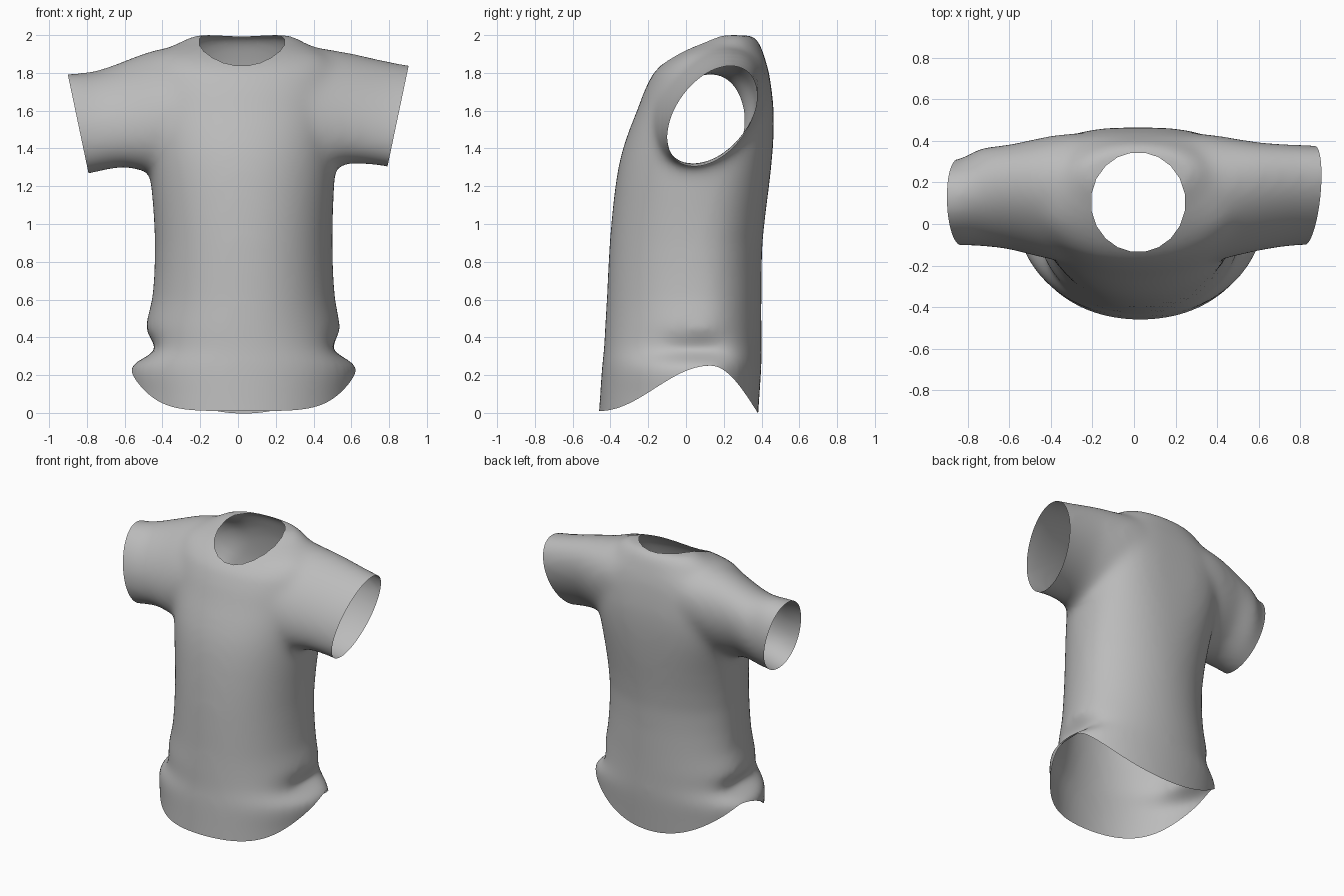
import bpy, bmesh, math
from mathutils import Vector

cube = bpy.data.objects.get("Cube")
if cube:
    bpy.data.objects.remove(cube)

fabric = bpy.data.materials.new("grey fabric")
fabric.use_nodes = True
GREY = (0.5, 0.5, 0.5, 1)
fabric.diffuse_color = GREY
fabric.node_tree.nodes["Principled BSDF"].inputs["Base Color"].default_value = GREY

SEGS = 64


def power_of(value, power):
    return math.copysign(abs(value) ** power, value)


def oval(front, back):
    """Unit superellipse points, with its own squareness on each half."""
    pts = []
    for i in range(SEGS):
        a = 2 * math.pi * i / SEGS
        e = 2 / (back if math.sin(a) > 0 else front)
        pts.append((power_of(math.cos(a), e), power_of(math.sin(a), e)))
    return pts


def rounded(rings):
    """Add a curved in-between ring between neighbours."""
    out = [rings[0]]
    last = len(rings) - 1
    for i in range(last):
        group = zip(rings[max(i - 1, 0)], rings[i], rings[i + 1], rings[min(i + 2, last)])
        out.append([(9 * (b + c) - a - d) / 16 for a, b, c, d in group])
        out.append(rings[i + 1])
    return out


def loft(bm, rings):
    """Closed skin through a list of point rings."""
    rings = rounded([[Vector(p) for p in ring] for ring in rings])
    rows = [[bm.verts.new(p) for p in ring] for ring in rings]
    faces = [bm.faces.new(rows[0]), bm.faces.new(rows[-1])]
    for a, b in zip(rows, rows[1:]):
        for i in range(SEGS):
            j = (i + 1) % SEGS
            faces.append(bm.faces.new((a[i], a[j], b[j], b[i])))
    bmesh.ops.recalc_face_normals(bm, faces=faces)


bm = bmesh.new()

# Torso: height, centre x, half width, front y, back y, back squareness, side fold
torso = [
    (-0.12, 0.03, 0.59, -0.47, 0.375, 2, 0), (0.1, 0.03, 0.59, -0.455, 0.39, 2, 0),
    (0.25, 0.03, 0.605, -0.445, 0.4, 2, 0), (0.33, 0.035, 0.54, -0.435, 0.4, 2, 0.08),
    (0.44, 0.025, 0.52, -0.43, 0.4, 2, 0), (0.6, 0.03, 0.485, -0.42, 0.4, 2, 0),
    (0.9, 0.03, 0.47, -0.405, 0.405, 2, 0), (1.2, 0.025, 0.485, -0.375, 0.44, 2.3, 0),
    (1.4, 0.02, 0.5, -0.335, 0.46, 2.7, 0), (1.6, 0.02, 0.51, -0.26, 0.465, 3, 0),
    (1.8, 0.02, 0.5, -0.175, 0.44, 3, 0), (1.9, 0.02, 0.43, -0.05, 0.41, 2.6, 0),
    (1.96, 0.02, 0.34, 0.06, 0.39, 2.1, 0), (2.0, 0.025, 0.26, 0.14, 0.36, 2, 0),
]
rings = []
for z, cx, w, f, b, square, fold in torso:
    mid = 0.08 if f < 0 else (f + b) / 2
    rings.append([(cx + w * u - power_of(u, 8) * fold,
                   mid + v * (b - mid if v > 0 else mid - f), z)
                  for u, v in oval(2.1, square)])
loft(bm, rings)

# Sleeves: x, top z, bottom z, front y, back y, backward lean of the top
left_sleeve = [
    (0.1, 1.95, 1.45, -0.14, 0.42, 0.06), (0.3, 1.95, 1.36, -0.17, 0.43, 0.07),
    (0.45, 1.93, 1.29, -0.15, 0.405, 0.09), (0.6, 1.905, 1.32, -0.11, 0.375, 0.1),
    (0.8, 1.86, 1.3, -0.08, 0.36, 0.1), (1.0, 1.825, 1.25, -0.08, 0.355, 0.1),
]
right_sleeve = [
    (-0.1, 1.95, 1.45, -0.14, 0.42, 0.06), (-0.3, 1.94, 1.35, -0.17, 0.43, 0.07),
    (-0.45, 1.92, 1.275, -0.15, 0.405, 0.08), (-0.6, 1.865, 1.3, -0.11, 0.37, 0.08),
    (-0.74, 1.815, 1.275, -0.1, 0.36, 0.06), (-0.85, 1.8, 1.25, -0.1, 0.305, 0.03),
    (-1.0, 1.795, 1.21, -0.1, 0.3, 0.03),
]
for sleeve in (left_sleeve, right_sleeve):
    loft(bm, [[(x, (f + b) / 2 + (b - f) / 2 * u + lean * v,
                (t + l) / 2 + (t - l) / 2 * v)
               for u, v in oval(2, 2)] for x, t, l, f, b, lean in sleeve])

mesh = bpy.data.meshes.new("shirt")
bm.to_mesh(mesh)
bm.free()
shirt = bpy.data.objects.new("shirt", mesh)
bpy.context.collection.objects.link(shirt)

# Blend torso and sleeves into one soft skin
remesh = shirt.modifiers.new("blend", "REMESH")
remesh.mode = "VOXEL"
remesh.voxel_size = 0.02
soft = shirt.modifiers.new("soften", "SMOOTH")
soft.factor = 0.5
soft.iterations = 36
bpy.context.view_layer.update()
skin = shirt.evaluated_get(bpy.context.evaluated_depsgraph_get())
bm = bmesh.new()
bm.from_mesh(skin.to_mesh())
skin.to_mesh_clear()
shirt.modifiers.clear()


def cut(faces, point, normal, trim):
    faces = list(faces)
    edges = {e for f in faces for e in f.edges}
    verts = {v for f in faces for v in f.verts}
    bmesh.ops.bisect_plane(bm, geom=[*verts, *edges, *faces], plane_co=point,
                           plane_no=normal, clear_outer=trim)


# Slanted sleeve openings
for side, height in ((1, 1.56), (-1, 1.525)):
    cuff = [f for f in bm.faces if f.calc_center_median().x * side > 0.6
            and f.calc_center_median().z > 1]
    cut(cuff, (side * 0.845, 0, height), (side, 0, -0.21), True)


# Curved hem: flatten the curve, trim straight, bend back
def hem(y):
    if y < 0.13:
        t = max(0, (y + 0.46) / 0.59)
        return 0.01 + 0.12 * (1 - math.cos(math.pi * t))
    return 0.25 * math.sin(math.pi / 2 * (0.38 - y) / 0.25)


for v in bm.verts:
    v.co.z -= hem(v.co.y)
cut(bm.faces, (0, 0, 0), (0, 0, -1), True)
for v in bm.verts:
    v.co.z += hem(v.co.y)

# Round neck opening
centre = Vector((0.02, 0.105, 0))
SIDES = 20
planes = []
for i in range(SIDES):
    a = 2 * math.pi * i / SIDES
    rim = centre + Vector((0.225 * math.cos(a), 0.238 * math.sin(a), 0))
    planes.append((rim, Vector((math.cos(a), math.sin(a), 0))))
for point, normal in planes:
    near = [f for f in bm.faces if f.calc_center_median().z > 1.7
            and (f.calc_center_median().xy - centre.xy).length < 0.3]
    cut(near, point, normal, False)
hole = [f for f in bm.faces if f.calc_center_median().z > 1.6
        and all((f.calc_center_median() - p).dot(n) < 0 for p, n in planes)]
bmesh.ops.delete(bm, geom=hole, context="FACES")

# Finish as one smooth cloth surface
for f in bm.faces:
    f.smooth = True
    f.material_index = 0
bm.to_mesh(mesh)
bm.free()
mesh.materials.append(fabric)
mesh.update()
